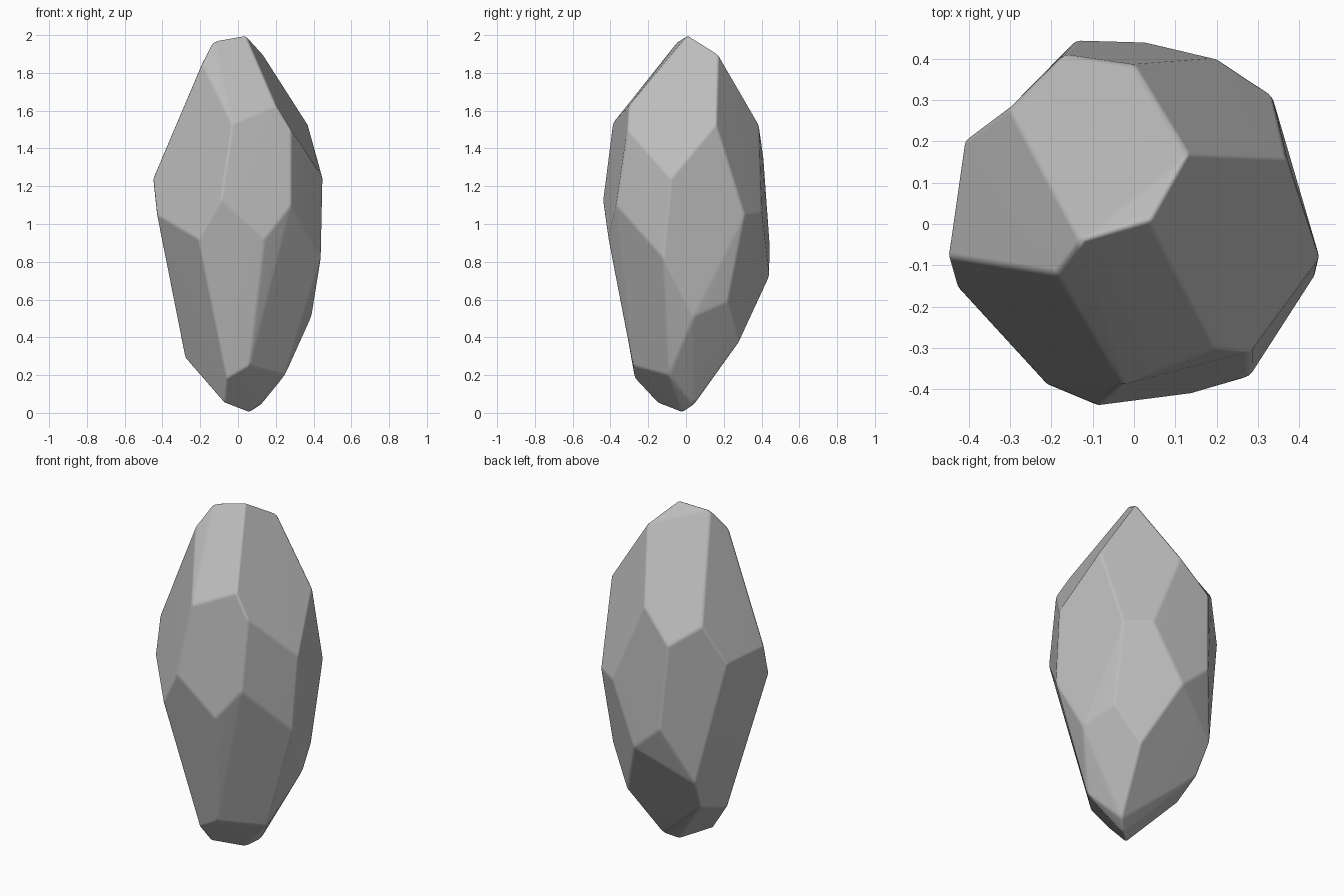
import bpy
import bmesh
import math

# Remove the default cube
default_cube = bpy.data.objects.get("Cube")
if default_cube:
    bpy.data.objects.remove(default_cube, do_unlink=True)


def flat_material(name, colour):
    material = bpy.data.materials.new(name)
    material.use_nodes = True
    material.diffuse_color = colour
    shader = material.node_tree.nodes["Principled BSDF"]
    shader.inputs["Base Color"].default_value = colour
    shader.inputs["Roughness"].default_value = 0.8
    return material


def faceted_stone(name, tiers, merge_angle, material):
    """Wrap the corner tiers in a convex skin and merge nearly flat triangles into facets."""
    mesh = bpy.data.meshes.new(name)
    stone = bpy.data.objects.new(name, mesh)
    bpy.context.collection.objects.link(stone)
    bm = bmesh.new()
    for tier in tiers:
        for corner in tier:
            bm.verts.new(corner)
    bmesh.ops.convex_hull(bm, input=bm.verts)
    loose = [vert for vert in bm.verts if not vert.link_faces]
    bmesh.ops.delete(bm, geom=loose, context='VERTS')
    bmesh.ops.dissolve_limit(bm, angle_limit=merge_angle, verts=bm.verts, edges=bm.edges)
    bmesh.ops.recalc_face_normals(bm, faces=bm.faces)
    bm.to_mesh(mesh)
    bm.free()
    mesh.materials.append(material)
    return stone


# Corners of the facets, grouped by height
crown = [(.04, .01, 2), (-.13, -.04, 1.97), (-.19, -.12, 1.85), (.13, .17, 1.9)]
shoulder = [(.2, -.3, 1.63), (.28, -.31, 1.5), (-.03, -.39, 1.53),
            (.37, .16, 1.53), (0, .385, 1.53), (-.3, .28, 1.45), (-.17, .41, 1.35)]
upper_girdle = [(.45, -.08, 1.24), (-.45, -.08, 1.24), (-.41, .2, 1.23),
                (.28, -.37, 1.1), (-.09, -.44, 1.13), (-.43, -.15, 1.05),
                (.335, .31, 1.05), (.2, .4, 1.06)]
lower_girdle = [(.14, -.41, .92), (-.21, -.39, .92), (-.14, .445, .87),
                (.44, -.12, .82), (.03, .44, .72), (.32, .22, .59),
                (.39, .04, .51), (-.27, .3, .53)]
base = [(.185, .28, .37), (-.25, .22, .36), (-.28, .02, .29), (.06, -.28, .25),
        (.25, -.09, .2), (-.06, -.27, .18), (-.07, -.15, .05), (.12, .04, .04),
        (.06, -.02, 0)]

stone_grey = flat_material("stone grey", (0.5, 0.5, 0.5, 1))
stone = faceted_stone("faceted_rock", [crown, shoulder, upper_girdle, lower_girdle, base],
                      math.radians(9), stone_grey)

# Worn edges with soft shading across them
wear = stone.modifiers.new("worn_edges", 'BEVEL')
wear.width = 0.012
wear.segments = 2
wear.limit_method = 'ANGLE'
wear.angle_limit = math.radians(9)

bpy.ops.object.select_all(action='DESELECT')
stone.select_set(True)
bpy.context.view_layer.objects.active = stone
bpy.ops.object.shade_smooth()
soften = stone.modifiers.new("flat_facets", 'WEIGHTED_NORMAL')
soften.keep_sharp = True
